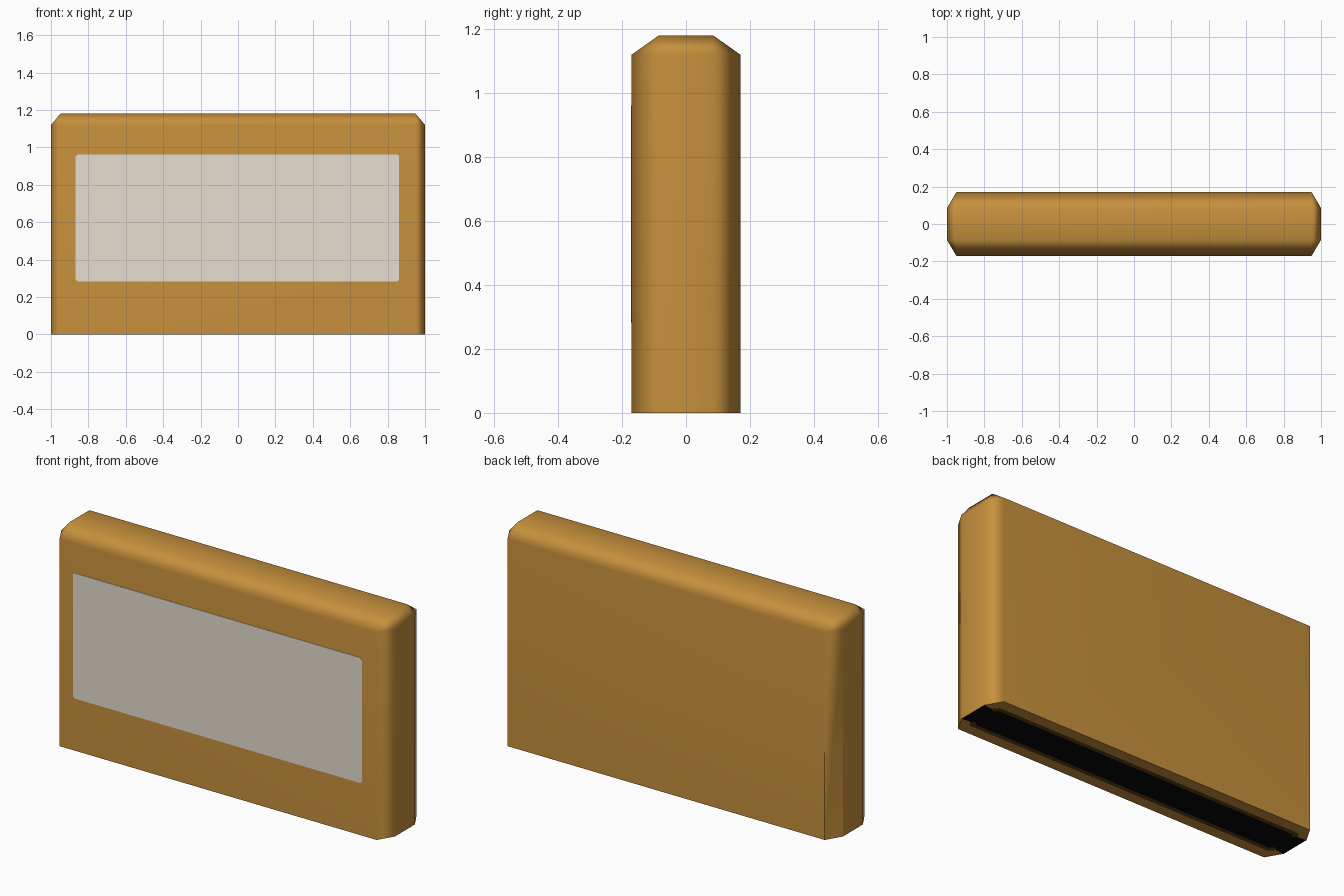
import bpy, bmesh

if "Cube" in bpy.data.objects:
    bpy.data.objects.remove(bpy.data.objects["Cube"])


def srgb(r, g, b):
    f = lambda c: c / 12.92 if c <= 0.04045 else ((c + 0.055) / 1.055) ** 2.4
    return tuple(f(c / 255) for c in (r, g, b)) + (1.0,)


def material(name, rgb):
    m = bpy.data.materials.new(name)
    m.diffuse_color = srgb(*rgb)
    m.use_nodes = True
    m.node_tree.nodes["Principled BSDF"].inputs["Base Color"].default_value = m.diffuse_color
    return m


def outline(hx, hy, cx, cy):
    """Rectangle of half sizes hx, hy with corners clipped by cx, cy."""
    ax, ay = hx - cx, hy - cy
    return [(hx, -ay), (hx, ay), (ax, hy), (-ax, hy),
            (-hx, ay), (-hx, -ay), (-ax, -hy), (ax, -hy)]


def make_object(name, bm, mats):
    bmesh.ops.remove_doubles(bm, verts=bm.verts, dist=1e-5)
    bmesh.ops.recalc_face_normals(bm, faces=bm.faces)
    mesh = bpy.data.meshes.new(name)
    bm.to_mesh(mesh)
    bm.free()
    for m in mats:
        mesh.materials.append(m)
    ob = bpy.data.objects.new(name, mesh)
    bpy.context.collection.objects.link(ob)
    return ob


def stack(bm, rings):
    """Skin a list of (outline, z) rings and cap both ends."""
    loops = [[bm.verts.new((x, y, z)) for x, y in pts] for pts, z in rings]
    for a, b in zip(loops, loops[1:]):
        for i in range(8):
            j = (i + 1) % 8
            bm.faces.new((a[i], a[j], b[j], b[i]))
    bm.faces.new(loops[0])
    bm.faces.new(loops[-1])


brown = material("golden brown", (198, 144, 60))
dark = material("dark brown", (90, 62, 24))
black = material("black", (8, 8, 7))
grey = material("warm light grey", (230, 222, 208))

# Chamfered block; the underside is nested rings around a black centre
bm = bmesh.new()
stack(bm, [
    (outline(0.93, 0.085, 0.02, 0.02), 0),
    (outline(0.95, 0.11, 0.025, 0.03), 0),
    (outline(1.0, 0.17, 0.05, 0.085), 0),
    (outline(1.0, 0.17, 0.05, 0.085), 1.12),
    (outline(0.95, 0.085, 0, 0), 1.18),
])
for f in bm.faces:
    f.smooth = True
    if max(v.co.z for v in f.verts) < 0.001:
        reach = max(abs(v.co.y) for v in f.verts)
        f.material_index = 2 if reach < 0.09 else 1 if reach < 0.12 else 0
# Sharp base rim and the visible seam on the back left corner
for e in bm.edges:
    a, b = (v.co for v in e.verts)
    rim = a.z == b.z == 0
    seam = abs(a.z - b.z) > 1 and a.x < 0 and a.y > 0
    e.smooth = not (rim or seam)
body = make_object("body", bm, [brown, dark, black])
wn = body.modifiers.new("flat_panels", 'WEIGHTED_NORMAL')
wn.keep_sharp = True

# Thin front panel
bm = bmesh.new()
pts = outline(0.865, 0.339, 0.01, 0.01)
stack(bm, [(pts, 0), (pts, 0.003)])
for v in bm.verts:
    x, y, z = v.co
    v.co = (x - 0.003, -0.169 - z, y + 0.622)
make_object("front_panel", bm, [grey])
